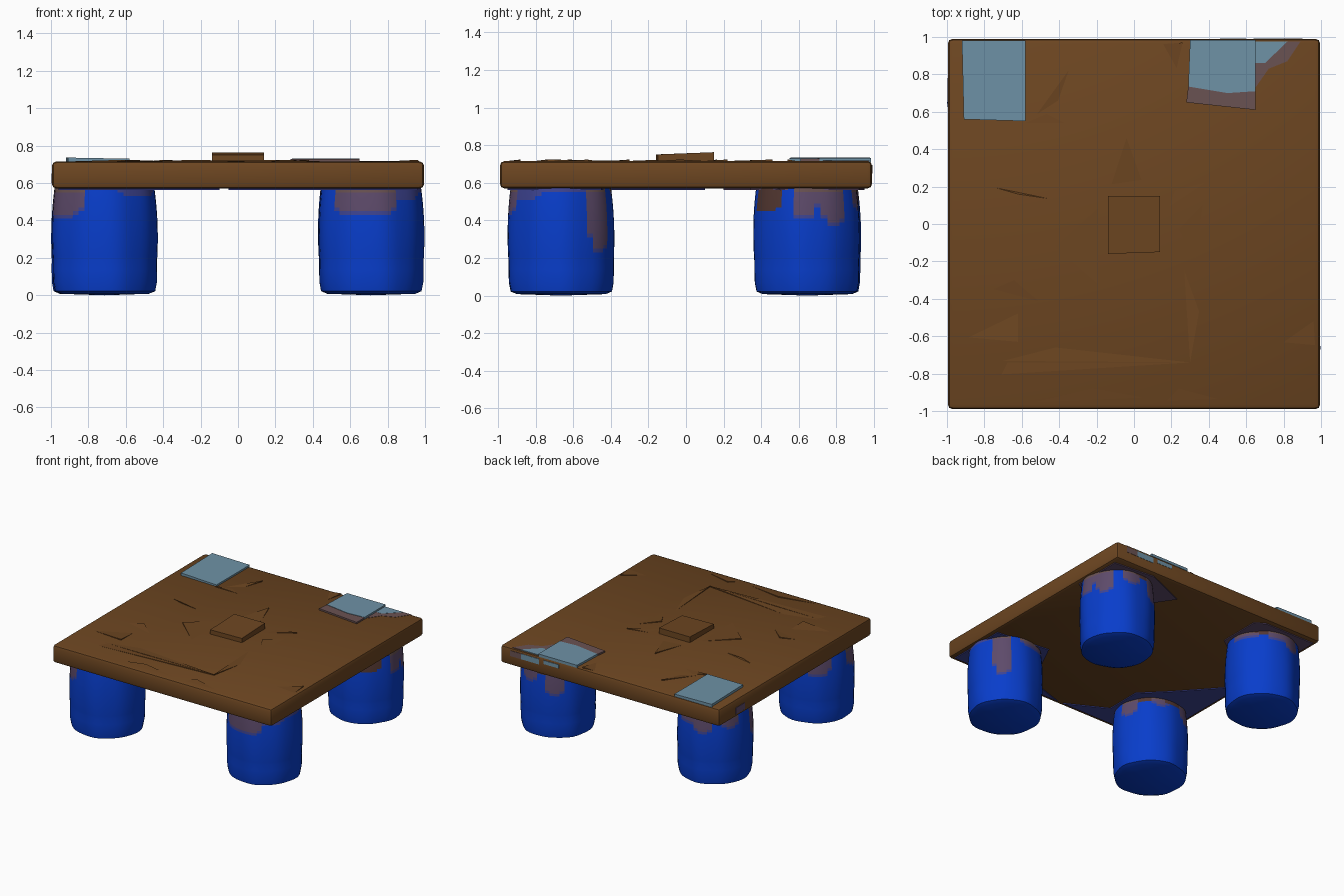
import bpy, bmesh, math, random
from mathutils import Vector

if "Cube" in bpy.data.objects:
    bpy.data.objects.remove(bpy.data.objects["Cube"])

random.seed(4)


def material(name, rgb):
    m = bpy.data.materials.new(name)
    lin = [(c / 255 / 12.92 if c < 11 else ((c / 255 + 0.055) / 1.055) ** 2.4) for c in rgb]
    m.diffuse_color = (*lin, 1)
    m.use_nodes = True
    m.node_tree.nodes["Principled BSDF"].inputs["Base Color"].default_value = m.diffuse_color
    return m


WOOD = material("brown wood", (109, 70, 33))
BLUE = material("barrel blue", (8, 61, 203))
RUST = material("mauve drip", (93, 74, 106))
VIOLET = material("violet blend", (62, 68, 146))
SCUFF = material("faded rust", (106, 82, 82))
DARK = material("dark rust", (84, 56, 50))
PALE = material("pale blue", (110, 146, 166))


def finish(name, bm, mats, smooth=True, angle=35):
    bmesh.ops.recalc_face_normals(bm, faces=bm.faces[:])
    me = bpy.data.meshes.new(name)
    bm.to_mesh(me)
    bm.free()
    ob = bpy.data.objects.new(name, me)
    bpy.context.collection.objects.link(ob)
    for m in mats:
        me.materials.append(m)
    if smooth:
        bpy.ops.object.select_all(action='DESELECT')
        ob.select_set(True)
        bpy.context.view_layer.objects.active = ob
        bpy.ops.object.shade_smooth_by_angle(angle=math.radians(angle))
    return ob


def prism(name, outline, z0, z1, mat, lift=None):
    """Extruded outline; lift(x, y) optionally tilts its top."""
    bm = bmesh.new()
    low = [bm.verts.new((x, y, z0)) for x, y in outline]
    top = [bm.verts.new((x, y, z1 + (lift(x, y) if lift else 0))) for x, y in outline]
    bm.faces.new(low[::-1])
    bm.faces.new(top)
    n = len(outline)
    for i in range(n):
        j = (i + 1) % n
        bm.faces.new((low[i], low[j], top[j], top[i]))
    return finish(name, bm, [mat], False)


# Table top: thick slab with worn, rounded edges
bm = bmesh.new()
bmesh.ops.create_cube(bm, size=1)
for v in bm.verts:
    v.co = Vector((v.co.x * 1.99, v.co.y * 1.98, 0.643 + v.co.z * 0.146))
bmesh.ops.bevel(bm, geom=bm.edges[:], offset=0.025, segments=2, profile=0.5, affect='EDGES')
finish("table_top", bm, [WOOD])

# Raised splinters: triangles whose first corner stands proud of the wood
SPLINTERS = [
    [(-0.35, 0.82), (-0.56, 0.53), (-0.42, 0.62)],
    [(-0.58, 0.54), (-0.44, 0.60), (-0.32, 0.54)],
    [(0.26, 0.97), (0.13, 0.96), (0.22, 0.80)],
    [(-0.04, 0.46), (-0.14, 0.15), (0.06, 0.18)],
    [(-0.42, -0.12), (-0.14, 0.13), (-0.14, -0.37)],
    [(0.38, 0.22), (0.14, 0.06), (0.18, 0.17)],
    [(0.24, -0.03), (0.40, 0.14), (0.35, -0.22)],
    [(-0.62, 0.16), (-0.76, 0.20), (-0.42, 0.13)],
    [(-0.64, -0.30), (-0.48, -0.44), (-0.78, -0.36)],
    [(-0.62, -0.63), (-0.62, -0.44), (-0.95, -0.60)],
    [(0.30, -0.74), (-0.95, -0.73), (-0.60, -0.64)],
    [(0.30, -0.74), (-0.96, -0.82), (-0.92, -0.74)],
    [(0.96, -0.52), (0.76, -0.66), (0.97, -0.68)],
    [(-0.22, -0.88), (-0.60, -0.97), (0.12, -0.94)],
    [(0.24, -0.88), (0.16, -0.96), (0.50, -0.95)],
    [(0.30, -0.74), (0.26, -0.12), (0.36, -0.40)],
]
for k, tri in enumerate(SPLINTERS):
    prism(f"wood_splinter_{k + 1}", tri, 0.70, 0.714, WOOD,
          lambda x, y, t=tri[0]: 0.010 if (x, y) == t else 0)

# Small block in the middle of the top
prism("centre_block", [(-0.14, -0.16), (0.14, -0.15), (0.14, 0.15), (-0.14, 0.15)],
      0.70, 0.755, WOOD, lambda x, y: 0.008 if y > 0 else -0.004)

# Pale sheets at the two back corners, the right one scuffed along its edges
prism("left_sheet", [(-0.91, 0.56), (-0.58, 0.55), (-0.58, 0.98), (-0.92, 0.98)],
      0.71, 0.730, PALE, lambda x, y: 0.006 if x < -0.7 else 0)
prism("right_sheet", [(0.29, 0.735), (0.50, 0.70), (0.65, 0.71), (0.65, 0.985), (0.30, 0.985)],
      0.71, 0.732, PALE)
prism("right_sheet_scuffed_edge", [(0.28, 0.65), (0.65, 0.61), (0.65, 0.71), (0.50, 0.70), (0.29, 0.735)],
      0.71, 0.729, SCUFF)
prism("pale_stain", [(0.65, 0.86), (0.70, 0.86), (0.82, 0.975), (0.65, 0.975)], 0.713, 0.719, PALE)
prism("scuff_stain", [(0.65, 0.73), (0.72, 0.83), (0.82, 0.87), (0.89, 0.975), (0.82, 0.975),
                      (0.70, 0.86), (0.65, 0.86)], 0.713, 0.718, SCUFF)
# Paint smears on the slab rim
for k, (x0, x1, z, mat) in enumerate([(0.46, 0.60, 0.665, PALE), (0.64, 0.80, 0.65, PALE), (0.80, 0.90, 0.65, SCUFF)]):
    prism(f"back_rim_smear_{k + 1}", [(x0, 0.986), (x1, 0.986), (x1, 0.992), (x0, 0.992)], z, 0.695, mat)
prism("left_rim_smear", [(-0.998, 0.66), (-0.992, 0.66), (-0.992, 0.78), (-0.998, 0.78)], 0.597, 0.65, RUST)

# Blue and mauve paint spread on the underside around the legs
UNDER = [
    ([(-0.96, -0.95), (-0.10, -0.95), (-0.42, -0.78), (-0.42, -0.48), (-0.60, -0.30), (-0.96, 0.10)], VIOLET),
    ([(0.96, -0.95), (0.96, -0.45), (0.50, -0.40), (0.40, -0.60), (0.42, -0.80), (-0.05, -0.95)], VIOLET),
    ([(-0.96, 0.95), (-0.96, 0.20), (-0.72, 0.34), (-0.42, 0.55), (-0.42, 0.90), (-0.50, 0.95)], RUST),
    ([(0.96, 0.92), (0.60, 0.95), (0.25, 0.80), (0.42, 0.55), (0.72, 0.34), (0.96, 0.50)], RUST),
]
for k, (pts, mat) in enumerate(UNDER):
    prism(f"underside_stain_{k + 1}", pts, 0.563, 0.572, mat)


# Barrel legs, with rounded drips given as (start angle, end angle, lowest z, colour)
def barrel(name, cx, cy, drips):
    sides = 48
    profile = [(0.235, 0.008), (0.268, 0.022), (0.277, 0.07), (0.279, 0.14)]
    for k in range(21):
        z = 0.19 + 0.02 * k
        profile.append((0.283 - 0.25 * (z - 0.32) ** 2, z))
    lobes = [random.uniform(0, math.tau) for _ in range(3)]
    bm = bmesh.new()
    rings = []
    for r, z in profile:
        ring = []
        for i in range(sides):
            a = math.tau * i / sides
            rr = r + 0.003 * math.sin(5 * a + lobes[0] + 3 * z) + 0.002 * math.sin(9 * a + lobes[1])
            ring.append(bm.verts.new((cx + rr * math.cos(a), cy + rr * math.sin(a), z)))
        rings.append(ring)
    for a, b in zip(rings, rings[1:]):
        for i in range(sides):
            j = (i + 1) % sides
            bm.faces.new((a[i], a[j], b[j], b[i]))
    bm.faces.new(rings[-1])
    # slightly dented base
    base = bmesh.ops.poke(bm, faces=[bm.faces.new(rings[0][::-1])])
    for v in base["verts"]:
        v.co.z = 0.0
    for f in bm.faces:
        c = f.calc_center_median()
        ang = math.degrees(math.atan2(c.y - cy, c.x - cx)) % 360
        for s, e, low, colour in drips:
            t = 2 * ((ang - s) % 360) / (e - s) - 1
            edge = low + (0.58 - low) * 0.45 * t ** 4
            if abs(t) < 1 and c.z > edge:
                # drips blend to violet along their lower rim
                f.material_index = 2 if colour == 1 and c.z < edge + 0.02 else colour
                if colour == 1 and c.z > 0.545:
                    f.material_index = 3
    finish(name, bm, [BLUE, RUST, VIOLET, SCUFF, DARK], angle=40)


R, V, D = 1, 2, 4
barrel("front_left_leg", -0.715, -0.665,
       [(180, 250, 0.41, R), (285, 345, 0.53, V), (0, 30, 0.43, R), (55, 80, 0.48, R),
        (75, 105, 0.52, D), (105, 150, 0.41, R), (28, 55, 0.53, D)])
barrel("front_right_leg", 0.71, -0.665,
       [(222, 302, 0.42, R), (300, 335, 0.50, V), (32, 62, 0.22, R), (330, 392, 0.54, V),
        (75, 165, 0.50, R)])
barrel("back_left_leg", -0.715, 0.645,
       [(0, 45, 0.50, R), (40, 65, 0.53, D), (60, 90, 0.48, R), (90, 120, 0.42, R), (135, 165, 0.47, R),
        (195, 225, 0.33, R), (260, 330, 0.52, R)])
barrel("back_right_leg", 0.71, 0.645,
       [(282, 330, 0.44, D), (342, 372, 0.41, R), (15, 48, 0.37, R), (60, 90, 0.45, R),
        (105, 135, 0.36, R), (85, 108, 0.53, D), (150, 210, 0.52, R)])
